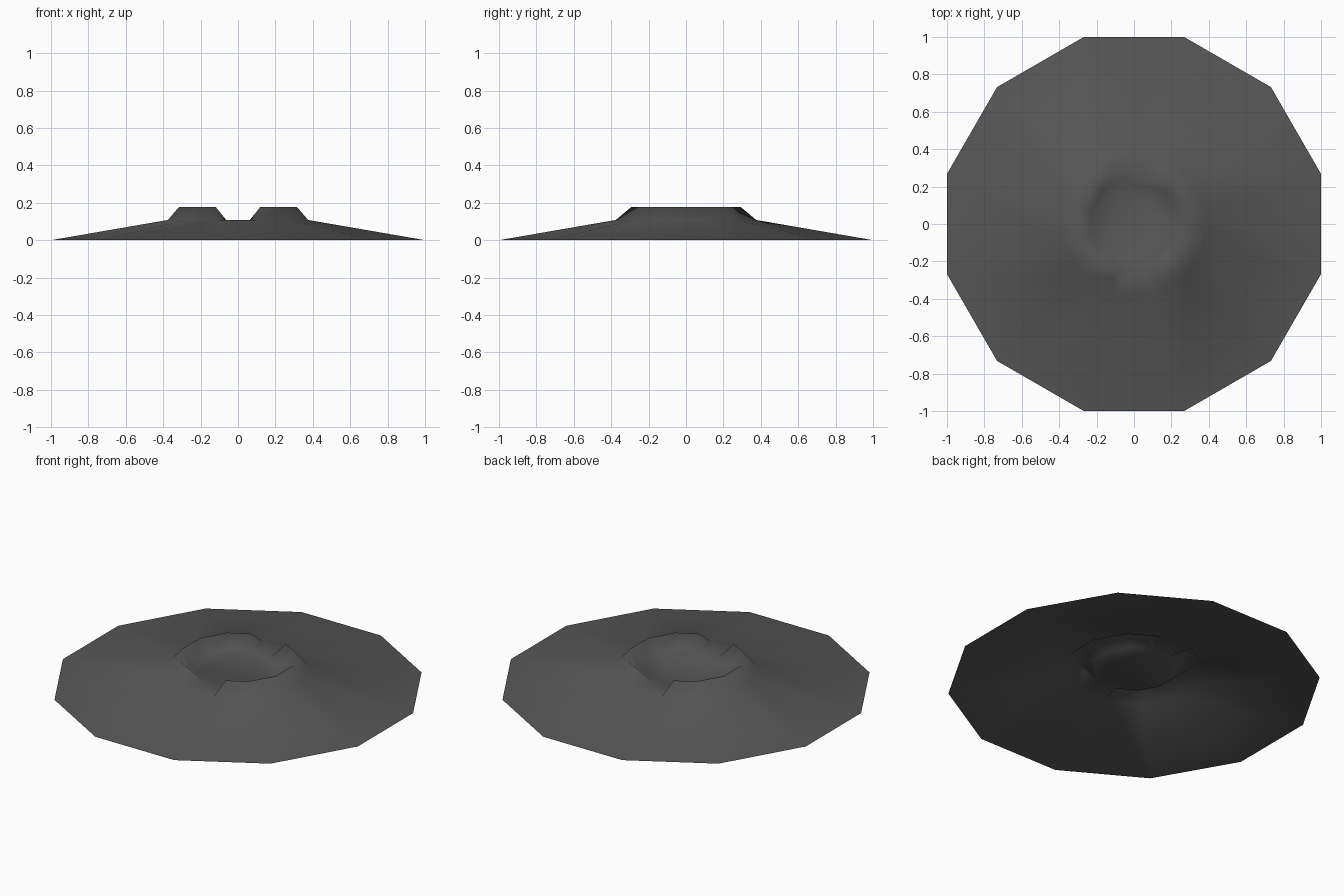
import bpy, bmesh, math

if "Cube" in bpy.data.objects:
    bpy.data.objects.remove(bpy.data.objects["Cube"])

SIDES = 12
APOTHEM = math.cos(math.pi / SIDES)

rock = bpy.data.materials.new("dark grey rock")
rock.diffuse_color = (0.095, 0.095, 0.095, 1)
rock.use_nodes = True
rock.node_tree.nodes["Principled BSDF"].inputs["Base Color"].default_value = rock.diffuse_color

bm = bmesh.new()


def ring(apothem, z):
    """Twelve points with flat sides facing the axes."""
    r = apothem / APOTHEM
    return [bm.verts.new((r * math.cos(a), r * math.sin(a), z))
            for a in (math.radians(15 + 30 * i) for i in range(SIDES))]


outer = ring(1.0, 0.0)       # ground edge
base = ring(0.375, 0.108)    # foot of the rim
ridge = ring(0.315, 0.178)   # crest of the rim
floor = ring(0.235, 0.108)   # crater floor

# Pull the crest ends back to widen the front and back notches
for v in ridge:
    if abs(v.co.y) > 0.28:
        v.co.x = math.copysign(0.12, v.co.x)
        v.co.y = math.copysign(0.292, v.co.y)

NOTCHES = (2, 8)             # sides facing +y and -y
for i in range(SIDES):
    j = (i + 1) % SIDES
    bm.faces.new((outer[i], outer[j], base[j], base[i]))
    if i in NOTCHES:
        # flat passage with a triangular wall at each side
        bm.faces.new((base[i], base[j], floor[j], floor[i]))
        bm.faces.new((base[i], floor[i], ridge[i]))
        bm.faces.new((base[j], ridge[j], floor[j]))
    else:
        bm.faces.new((base[i], base[j], ridge[j], ridge[i]))
        bm.faces.new((ridge[i], ridge[j], floor[j], floor[i]))
bm.faces.new(floor)

for f in bm.faces:
    f.smooth = True
bm.normal_update()

mesh = bpy.data.meshes.new("crater_mound")
bm.to_mesh(mesh)
bm.free()
mesh.materials.append(rock)
mound = bpy.data.objects.new("crater_mound", mesh)
bpy.context.collection.objects.link(mound)
